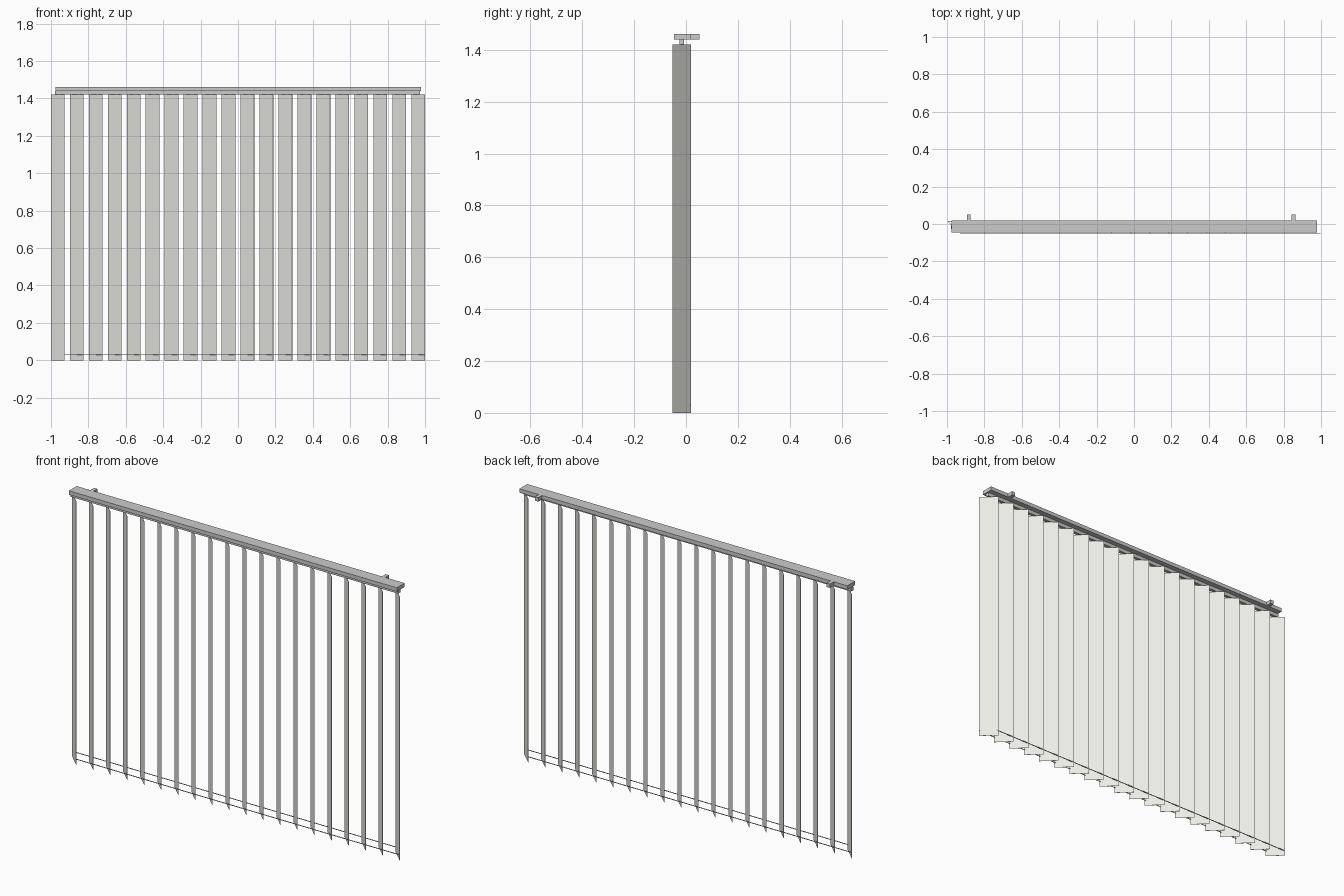
import bpy
from math import atan2, hypot

if "Cube" in bpy.data.objects:
    bpy.data.objects.remove(bpy.data.objects["Cube"])


def material(name, color):
    m = bpy.data.materials.new(name)
    m.diffuse_color = (*color, 1)
    m.use_nodes = True
    m.node_tree.nodes["Principled BSDF"].inputs["Base Color"].default_value = m.diffuse_color
    return m


def box(name, x, y, z, mat=None):
    """Axis-aligned box from (min, max) ranges."""
    bpy.ops.mesh.primitive_cube_add(
        size=1, location=[(r[0] + r[1]) / 2 for r in (x, y, z)])
    ob = bpy.context.object
    ob.name = name
    ob.scale = [r[1] - r[0] for r in (x, y, z)]
    if mat:
        ob.data.materials.append(mat)
    return ob


fabric = material("slat_fabric", (0.84, 0.84, 0.80))

COUNT = 20
HALF_X, HALF_Y = 0.0365, 0.035    # half extents of a turned slat
SLAT_Y = -0.017
SLAT_TOP = 1.42
FIRST = -1 + HALF_X
PITCH = -2 * FIRST / (COUNT - 1)

# Head rail with the narrow carrier track below it
box("head_rail", (-0.975, 0.978), (-0.046, 0.02), (1.44, 1.461))
box("carrier_track", (-0.978, 0.972), (-0.026, -0.008), (SLAT_TOP, 1.44))

# Wall brackets behind the rail
for x in (-0.884, 0.853):
    box("wall_bracket", (x - 0.01, x + 0.01), (0.018, 0.052), (1.44, 1.461))

# Row of turned slats
for i in range(COUNT):
    x = FIRST + i * PITCH
    half = hypot(HALF_X, HALF_Y)
    slat = box("slat", (x - half, x + half),
               (SLAT_Y - 0.0005, SLAT_Y + 0.0005), (0, SLAT_TOP), fabric)
    slat.rotation_euler.z = atan2(-HALF_Y, HALF_X)

# Spacer chains linking the front and back edges of the slats
for name, side in (("front_chain", 1), ("back_chain", -1)):
    dx, y = side * (HALF_X - 0.003), SLAT_Y - side * (HALF_Y - 0.003)
    box(name, (FIRST + dx, -FIRST + dx), (y - 0.0015, y + 0.0015),
        (0.028, 0.031))
